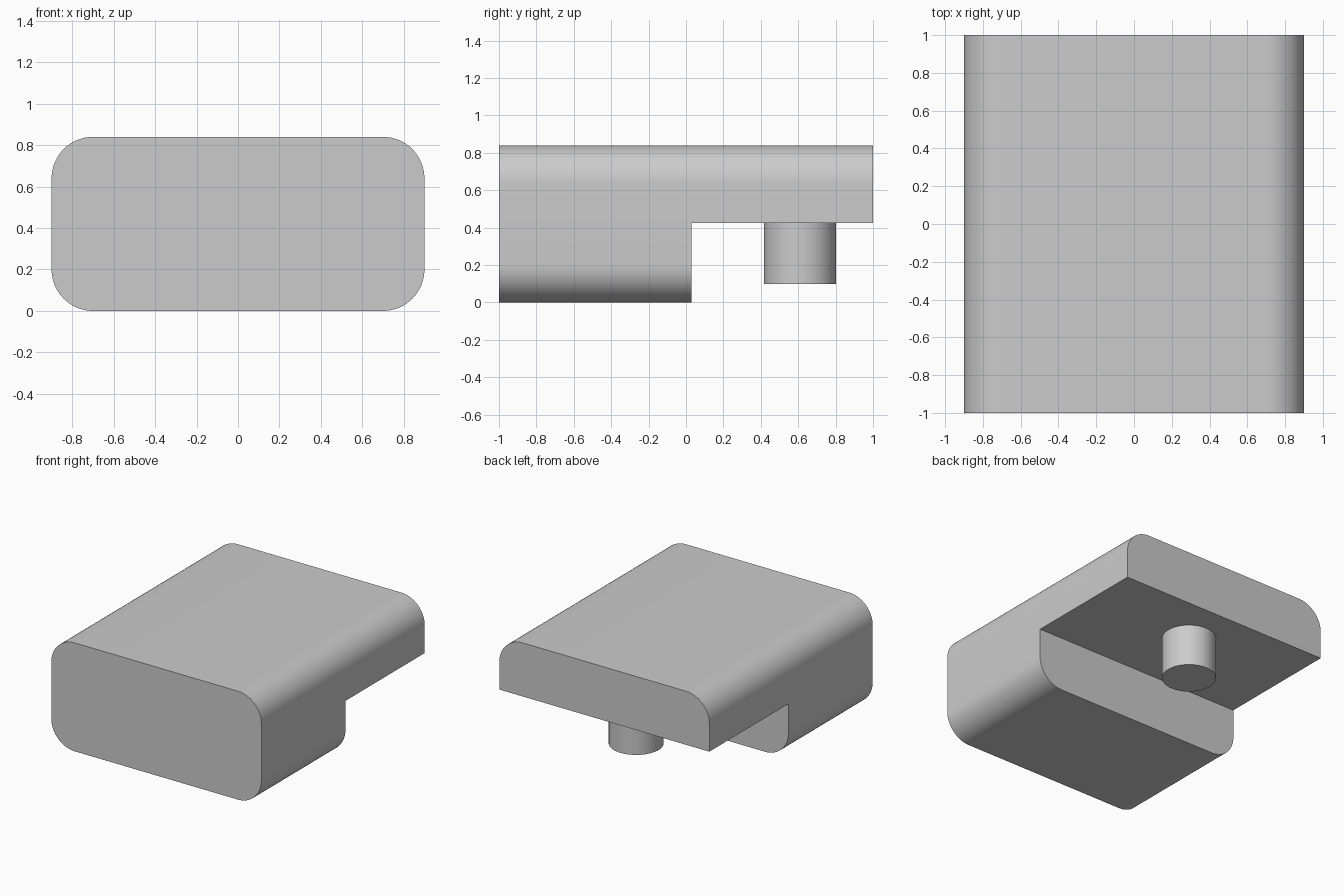
import bpy
import bmesh
from math import cos, sin, pi, radians
from mathutils import Matrix, Vector

default_cube = bpy.data.objects.get("Cube")
if default_cube:
    bpy.data.objects.remove(default_cube, do_unlink=True)

HALF_W, HEIGHT, CORNER = 0.9, 0.84, 0.2
STEP_Y, LIP_Z = 0.03, 0.425
PEG_Y, PEG_R, PEG_Z = 0.61, 0.193, 0.1

grey = bpy.data.materials.new("plain_grey")
grey.use_nodes = True
colour = (0.6, 0.6, 0.6, 1)
grey.diffuse_color = colour
grey.node_tree.nodes["Principled BSDF"].inputs["Base Color"].default_value = colour


def make_object(name, bm):
    bmesh.ops.recalc_face_normals(bm, faces=bm.faces)
    mesh = bpy.data.meshes.new(name)
    bm.to_mesh(mesh)
    bm.free()
    mesh.materials.append(grey)
    obj = bpy.data.objects.new(name, mesh)
    bpy.context.collection.objects.link(obj)
    return obj


def select_only(obj):
    bpy.ops.object.select_all(action="DESELECT")
    obj.select_set(True)
    bpy.context.view_layer.objects.active = obj


def smooth(obj):
    select_only(obj)
    bpy.ops.object.shade_smooth_by_angle(angle=radians(30))


def rounded_profile(steps=16):
    """Rounded rectangle in the front plane, anticlockwise."""
    cx, low, high = HALF_W - CORNER, CORNER, HEIGHT - CORNER
    centres = [(cx, high), (-cx, high), (-cx, low), (cx, low)]
    points = []
    for quarter, (x, z) in enumerate(centres):
        for i in range(steps + 1):
            a = (quarter + i / steps) * pi / 2
            points.append((x + CORNER * cos(a), z + CORNER * sin(a)))
    return points


# Body: rounded bar running front to back
bm = bmesh.new()
face = bm.faces.new([bm.verts.new((x, -1, z)) for x, z in rounded_profile()])
extruded = bmesh.ops.extrude_face_region(bm, geom=[face], use_keep_orig=True)
bmesh.ops.translate(bm, vec=(0, 2, 0),
                    verts=[g for g in extruded["geom"] if isinstance(g, bmesh.types.BMVert)])
body = make_object("body", bm)

# Notch under the back half, leaving an overhanging lip
bm = bmesh.new()
size = Vector((3, 2, 2))
centre = Vector((0, STEP_Y + size.y / 2, LIP_Z - size.z / 2))
bmesh.ops.create_cube(bm, size=1, matrix=Matrix.Translation(centre) @ Matrix.Diagonal(size).to_4x4())
cutter = make_object("notch_cutter", bm)
cutter.hide_render = True
cut = body.modifiers.new("notch", "BOOLEAN")
cut.operation, cut.solver, cut.object = "DIFFERENCE", "EXACT", cutter
select_only(body)
bpy.ops.object.modifier_apply(modifier=cut.name)
bpy.data.objects.remove(cutter, do_unlink=True)
smooth(body)

# Round peg hanging below the lip
bm = bmesh.new()
depth = LIP_Z - PEG_Z
bmesh.ops.create_cone(bm, cap_ends=True, segments=64, radius1=PEG_R, radius2=PEG_R, depth=depth,
                      matrix=Matrix.Translation((0, PEG_Y, PEG_Z + depth / 2)))
smooth(make_object("peg", bm))
